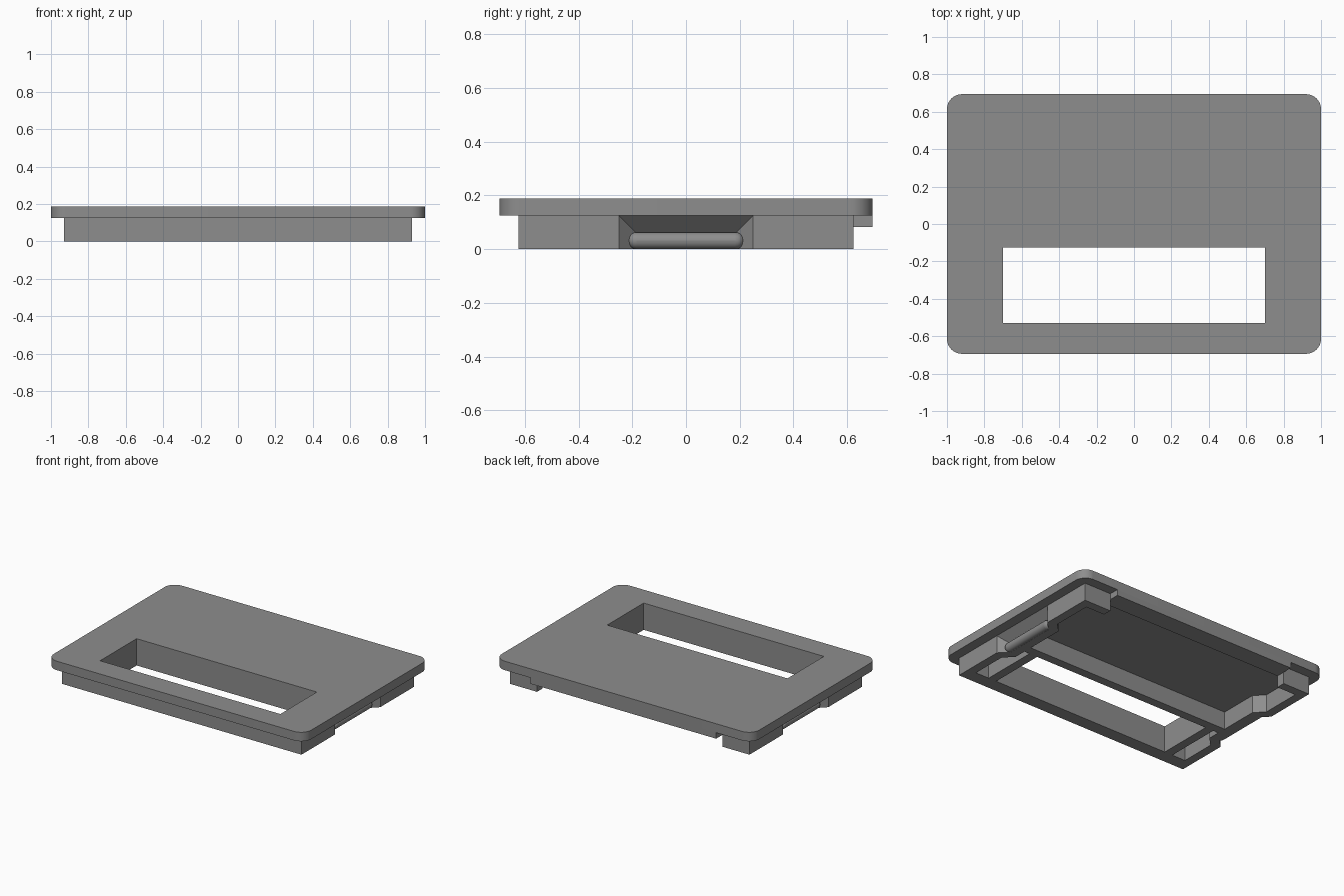
import bpy, bmesh, math
from mathutils import Vector, Matrix

if "Cube" in bpy.data.objects:
    bpy.data.objects.remove(bpy.data.objects["Cube"])

T = 0.0625                      # wall thickness
Z_PLATE, Z_TOP = 0.125, 0.188   # underside and top of the plate
PX, PY, R = 1.0, 0.694, 0.08    # plate half sizes and corner radius
SX, SY = 0.93, 0.624            # skirt half sizes
WX, WY0, WY1 = 0.70, -0.53, -0.125   # window
STUB = 0.72                     # half width of the gap in the back wall

grey = bpy.data.materials.new("grey plastic")
grey.diffuse_color = (0.27, 0.27, 0.27, 1)
grey.use_nodes = True
grey.node_tree.nodes["Principled BSDF"].inputs["Base Color"].default_value = grey.diffuse_color


def extrude_outline(name, loops, z0, z1, open_top=False):
    """Filled flat outline (first loop) with holes (other loops), extruded."""
    cu = bpy.data.curves.new(name, 'CURVE')
    cu.dimensions, cu.fill_mode = '2D', 'BOTH'
    cu.extrude = (z1 - z0) / 2
    for pts in loops:
        sp = cu.splines.new('POLY')
        sp.points.add(len(pts) - 1)
        for p, (x, y) in zip(sp.points, pts):
            p.co = (x, y, 0, 1)
        sp.use_cyclic_u = True
    ob = bpy.data.objects.new(name, cu)
    bpy.context.collection.objects.link(ob)
    bpy.ops.object.select_all(action='DESELECT')
    ob.select_set(True)
    bpy.context.view_layer.objects.active = ob
    bpy.ops.object.convert(target='MESH')
    ob = bpy.context.object
    bm = bmesh.new()
    bm.from_mesh(ob.data)
    bmesh.ops.remove_doubles(bm, verts=bm.verts, dist=1e-5)
    bmesh.ops.translate(bm, verts=bm.verts, vec=(0, 0, (z0 + z1) / 2))
    bmesh.ops.recalc_face_normals(bm, faces=bm.faces)
    if open_top:
        top = [f for f in bm.faces if all(v.co.z > z1 - 1e-4 for v in f.verts)]
        bmesh.ops.delete(bm, geom=top, context='FACES')
    bm.to_mesh(ob.data)
    bm.free()
    return finish(ob)


def finish(ob):
    ob.data.materials.clear()
    ob.data.materials.append(grey)
    bpy.ops.object.select_all(action='DESELECT')
    ob.select_set(True)
    bpy.context.view_layer.objects.active = ob
    bpy.ops.object.shade_smooth_by_angle(angle=math.radians(30))
    return ob


def from_bmesh(name, bm):
    bmesh.ops.recalc_face_normals(bm, faces=bm.faces)
    me = bpy.data.meshes.new(name)
    bm.to_mesh(me)
    bm.free()
    ob = bpy.data.objects.new(name, me)
    bpy.context.collection.objects.link(ob)
    return finish(ob)


def rect(x0, x1, y0, y1):
    return [(x0, y0), (x1, y0), (x1, y1), (x0, y1)]


def mirrored(pts):
    return pts + [(-x, y) for x, y in reversed(pts)]


# Top plate with rounded corners and the window
corners = []
for cx, cy, a0 in ((1, 1, 0), (-1, 1, 90), (-1, -1, 180), (1, -1, 270)):
    for i in range(13):
        a = math.radians(a0 + 7.5 * i)
        corners.append((cx * (PX - R) + R * math.cos(a), cy * (PY - R) + R * math.sin(a)))
window = rect(-WX, WX, WY0, WY1)
extrude_outline("top_plate", [corners, window], Z_PLATE, Z_TOP)

# Skirt wall: jogs inward at each side recess, open at the back
IX = SX - T                     # inner wall face
JX = IX - T                     # inner face behind the recess
O0, O1 = 0.25, 0.25 - T         # outer recess half lengths
J0, J1 = O0 + 0.026, O1 + 0.026  # inner jog half lengths
BACK = WY1 + T                  # rear face of the window partition
half = [(SX, -SY), (SX, -O0), (IX, -O1), (IX, O1), (SX, O0), (SX, SY),
        (STUB, SY), (STUB, SY - T), (IX, SY - T), (IX, J0), (JX, J1), (JX, BACK)]
outline = mirrored(half)
pocket = [(WX + T, WY0), (IX, WY0), (IX, -J0), (JX, -J1), (JX, WY1), (WX + T, WY1)]
pocket_left = [(-x, y) for x, y in reversed(pocket)]
extrude_outline("skirt_wall", [outline, window, pocket, pocket_left], 0, Z_PLATE, True)

# Raised lip across the opening in the back wall
extrude_outline("back_lip", [rect(-STUB, STUB, SY - T, PY)], 0.083, Z_PLATE, True)

for side, label in ((1, "right"), (-1, "left")):
    # Sloped roof of the side recess
    bm = bmesh.new()
    for s in (-1, 1):
        for x, y, z in ((IX, O1, Z_PLATE - T), (IX, O1, Z_PLATE), (SX, O0, Z_PLATE)):
            bm.verts.new((side * x, s * y, z))
    bmesh.ops.convex_hull(bm, input=bm.verts)
    from_bmesh(label + "_recess_roof", bm)

    # Rounded snap bar in the recess
    bm = bmesh.new()
    r = T / 2
    bmesh.ops.create_uvsphere(bm, u_segments=24, v_segments=12, radius=r,
                              matrix=Matrix.Rotation(math.pi / 2, 4, 'X'))
    bmesh.ops.bisect_plane(bm, geom=bm.verts[:] + bm.edges[:] + bm.faces[:],
                           plane_co=(0, 0, 0), plane_no=(0, 1, 0))
    mid = [e for e in bm.edges if all(abs(v.co.y) < 1e-5 for v in e.verts)]
    bmesh.ops.split_edges(bm, edges=mid)
    for f in bm.faces:
        f.tag = f.calc_center_median().y > 0
    far = {v for f in bm.faces if f.tag for v in f.verts}
    for v in bm.verts:
        v.co += Vector((side * (IX + 0.008), 0.185 if v in far else -0.185, r))
    ends = [e for e in bm.edges if e.is_boundary]
    bmesh.ops.bridge_loops(bm, edges=ends)
    from_bmesh(label + "_snap_bar", bm)
